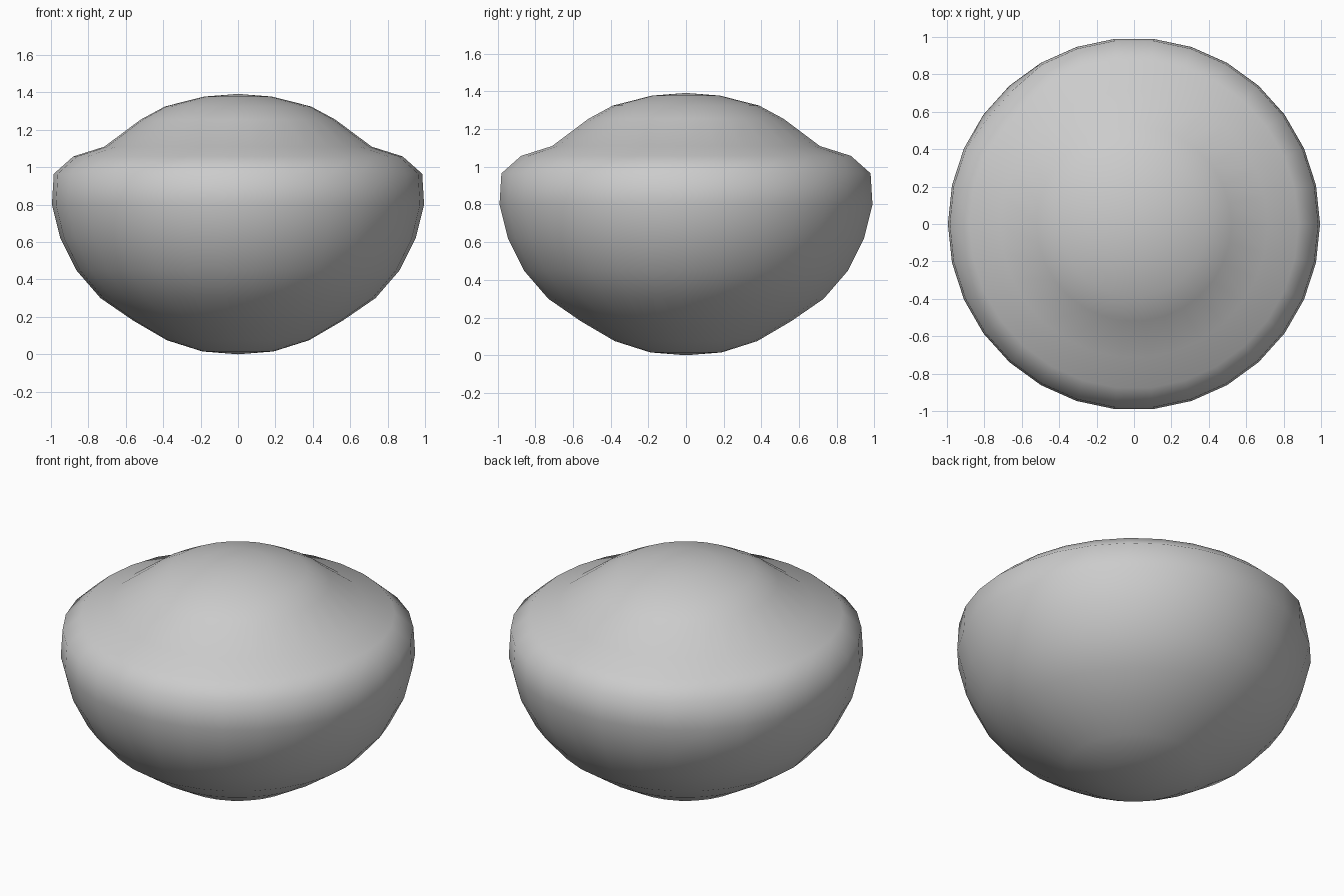
import bpy, bmesh, math

if "Cube" in bpy.data.objects:
    bpy.data.objects.remove(bpy.data.objects["Cube"])

SEGMENTS = 30

# Half profile (radius, height): rounded bowl, soft rim, shallow shoulder, domed filling
PROFILE = [(0.19, 0.015), (0.38, 0.075), (0.56, 0.18), (0.735, 0.30),
           (0.865, 0.45), (0.95, 0.62), (0.995, 0.80), (0.985, 0.965),
           (0.88, 1.058), (0.715, 1.11), (0.52, 1.255), (0.39, 1.325),
           (0.18, 1.378)]


def dent(angle):
    """Slight flattening of the wall at the back left."""
    d = angle - math.radians(138)
    return 1 - 0.03 * math.exp(-(d / 0.16) ** 2)


def lathe(name, profile, bottom, top):
    bm = bmesh.new()
    rings = []
    for r, z in profile:
        ring = []
        for i in range(SEGMENTS):
            a = 2 * math.pi * i / SEGMENTS
            k = r * dent(a) if 0.8 < z < 1.1 else r
            ring.append(bm.verts.new((k * math.cos(a), k * math.sin(a), z)))
        rings.append(ring)
    low, high = bm.verts.new((0, 0, bottom)), bm.verts.new((0, 0, top))
    for i in range(SEGMENTS):
        j = (i + 1) % SEGMENTS
        for a, b in zip(rings, rings[1:]):
            bm.faces.new((a[i], a[j], b[j], b[i]))
        bm.faces.new((low, rings[0][j], rings[0][i]))
        bm.faces.new((high, rings[-1][i], rings[-1][j]))
    bmesh.ops.recalc_face_normals(bm, faces=bm.faces)
    for f in bm.faces:
        f.smooth = True
    mesh = bpy.data.meshes.new(name)
    bm.to_mesh(mesh)
    bm.free()
    obj = bpy.data.objects.new(name, mesh)
    bpy.context.collection.objects.link(obj)
    return obj


# Bowl with heaped filling as one continuous smooth surface
lathe("heaped_bowl", PROFILE, 0.0, 1.392)
